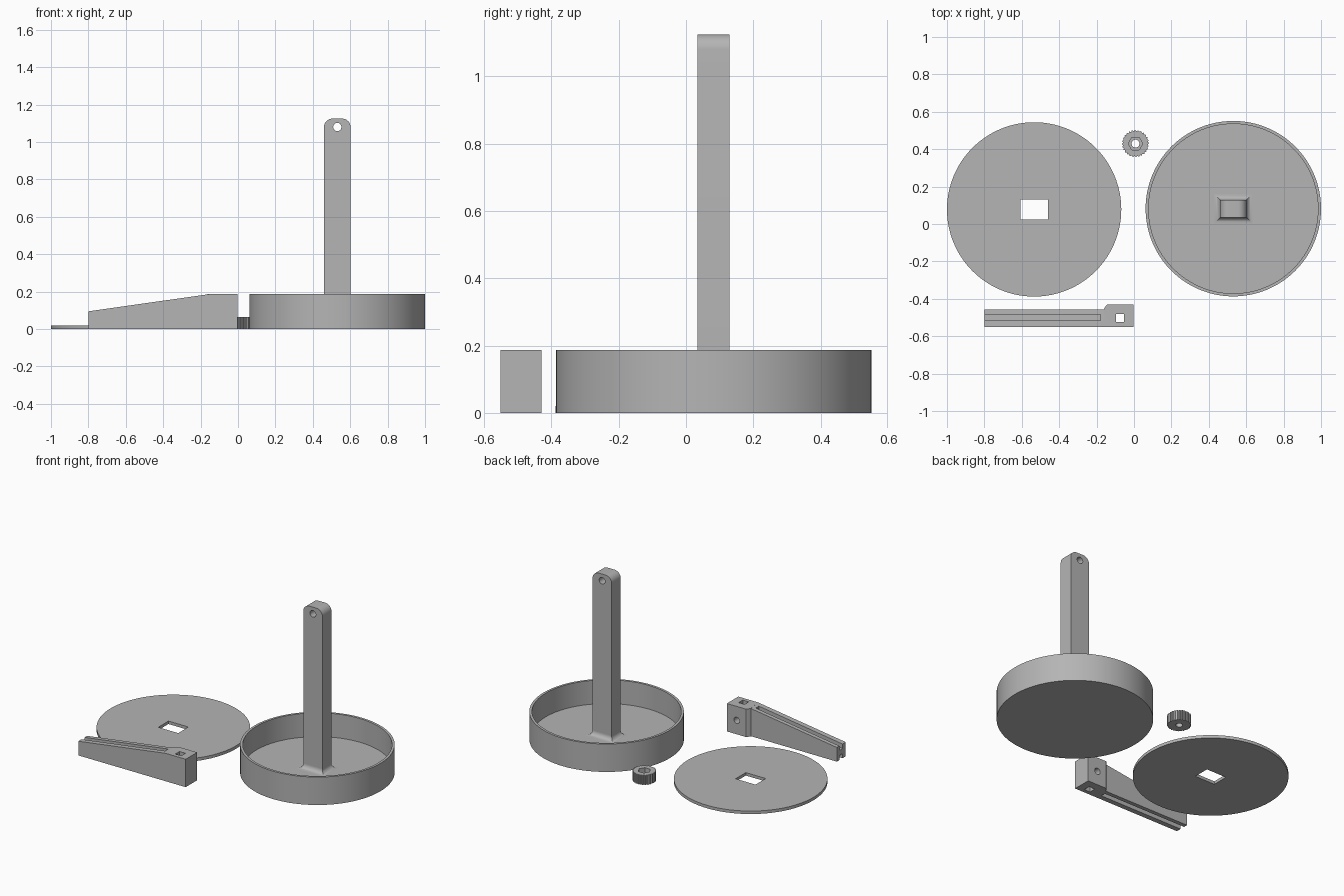
import bpy, bmesh
from math import pi, sin, cos
from mathutils import Vector

if "Cube" in bpy.data.objects:
    bpy.data.objects.remove(bpy.data.objects["Cube"], do_unlink=True)

GREY = (0.46, 0.46, 0.46, 1)
grey = bpy.data.materials.new("matte grey")
grey.use_nodes = True
grey.diffuse_color = GREY
grey.node_tree.nodes["Principled BSDF"].inputs["Base Color"].default_value = GREY


def loft(name, rings):
    """Closed solid through matching rings of points."""
    bm = bmesh.new()
    loops = [[bm.verts.new(p) for p in ring] for ring in rings]
    n = len(loops[0])
    for a, b in zip(loops, loops[1:]):
        for i in range(n):
            j = (i + 1) % n
            bm.faces.new((a[i], a[j], b[j], b[i]))
    bm.faces.new(loops[0][::-1])
    bm.faces.new(loops[-1])
    bmesh.ops.recalc_face_normals(bm, faces=bm.faces)
    mesh = bpy.data.meshes.new(name)
    bm.to_mesh(mesh)
    bm.free()
    mesh.materials.append(grey)
    ob = bpy.data.objects.new(name, mesh)
    bpy.context.collection.objects.link(ob)
    return ob


def slab(name, outline, z0, z1):
    return loft(name, [[(x, y, z) for x, y in outline] for z in (z0, z1)])


def side_slab(name, outline, y0, y1):
    return loft(name, [[(x, y, z) for x, z in outline] for y in (y0, y1)])


def circle(cx, cy, r, n=32):
    return [(cx + r * cos(2 * pi * i / n), cy + r * sin(2 * pi * i / n)) for i in range(n)]


def rect(x0, x1, y0, y1):
    return [(x0, y0), (x1, y0), (x1, y1), (x0, y1)]


def combine(ob, other, operation="DIFFERENCE"):
    """Apply a boolean and discard the helper."""
    mod = ob.modifiers.new("bool", "BOOLEAN")
    mod.operation, mod.solver, mod.object = operation, "EXACT", other
    select(ob)
    bpy.ops.object.modifier_apply(modifier=mod.name)
    bpy.data.objects.remove(other, do_unlink=True)


def select(ob):
    bpy.ops.object.select_all(action="DESELECT")
    ob.select_set(True)
    bpy.context.view_layer.objects.active = ob


def smooth(ob):
    select(ob)
    bpy.ops.object.shade_smooth_by_angle(angle=0.5)


# Round dish with a thin wall
DX, DY, FLOOR = 0.531, 0.082, 0.028
dish = slab("dish", circle(DX, DY, 0.469, 128), 0, 0.187)
combine(dish, slab("cut", circle(DX, DY, 0.453, 128), FLOOR, 0.3))
smooth(dish)

# Post with rounded top corners and a cross hole
HX, HY, TOP, R = 0.071, 0.0475, 1.125, 0.045
outline = [(DX - HX, 0.02), (DX + HX, 0.02)]
for side in (1, -1):
    arc = [(DX + side * (HX - R + R * cos(a)), TOP - R + R * sin(a))
           for a in [i * pi / 16 for i in range(9)]]
    outline += arc[::side]
post = side_slab("post", outline, DY - HY, DY + HY)
combine(post, side_slab("cut", circle(DX, 1.08, 0.022), 0, 0.2))
smooth(post)

# Concave flare where the post meets the floor
F = 0.031
rings = []
for i in range(9):
    a = i * pi / 16
    grow, z = F * (1 - sin(a)), FLOOR + F * (1 - cos(a))
    rings.append([(x, y, z) for x, y in rect(DX - HX - grow, DX + HX + grow,
                                             DY - HY - grow, DY + HY + grow)])
smooth(loft("post_flare", rings))

# Flat disc lid with a rectangular opening
LX, LY = -0.534, 0.078
lid = slab("lid", circle(LX, LY, 0.466, 128), 0, 0.02)
combine(lid, slab("cut", rect(LX - 0.074, LX + 0.074, LY - 0.054, LY + 0.054), -0.1, 0.1))
smooth(lid)

# Knurled thumb nut with a hexagonal pocket and a bore
NX, NY, TEETH = 0.008, 0.43, 28
knurl = []
for i in range(TEETH * 4):
    r = 0.072 if i % 4 < 2 else 0.067
    a = 2 * pi * i / (TEETH * 4)
    knurl.append((NX + r * cos(a), NY + r * sin(a)))
nut = slab("thumb_nut", knurl, 0, 0.065)
combine(nut, slab("cut", circle(NX, NY, 0.039, 6), 0.03, 0.1))
combine(nut, slab("cut", circle(NX, NY, 0.021), -0.1, 0.1))

# Tapered arm with a square head
END, HEAD, FRONT, BACK = -0.798, -0.15, -0.551, -0.457
LOW, HIGH = 0.095, 0.187
arm = side_slab("arm", [(END, 0), (-0.002, 0), (-0.002, HIGH), (HEAD, HIGH), (END, LOW)],
                FRONT, BACK)
head = [(HEAD, -0.54), (-0.002, -0.54), (-0.002, -0.43), (-0.142, -0.43),
        (HEAD, -0.436), (HEAD - 0.012, BACK), (HEAD - 0.012, -0.54)]
combine(arm, slab("head", head[1:6] + [(HEAD, -0.54)], 0, HIGH), "UNION")

# Lengthwise grooves along the sloping top and the flat underside
DEPTH, STOP = 0.03, -0.178
slope = (HIGH - LOW) / (HEAD - END)
x0, x1 = END - 0.05, STOP
z0, z1 = [LOW + slope * (x - END) - DEPTH for x in (x0, x1)]
combine(arm, side_slab("cut", [(x0, z0), (x1, z1), (x1, 0.3), (x0, 0.3)], -0.517, -0.484))
combine(arm, slab("cut", rect(x0, x1, -0.517, -0.484), -0.1, DEPTH))

# Square through hole and round hole entering from the back of the head
combine(arm, slab("cut", rect(-0.097, -0.053, -0.525, -0.481), -0.1, 0.3))
combine(arm, side_slab("cut", circle(-0.075, 0.093, 0.021), -0.5, -0.4))
smooth(arm)
